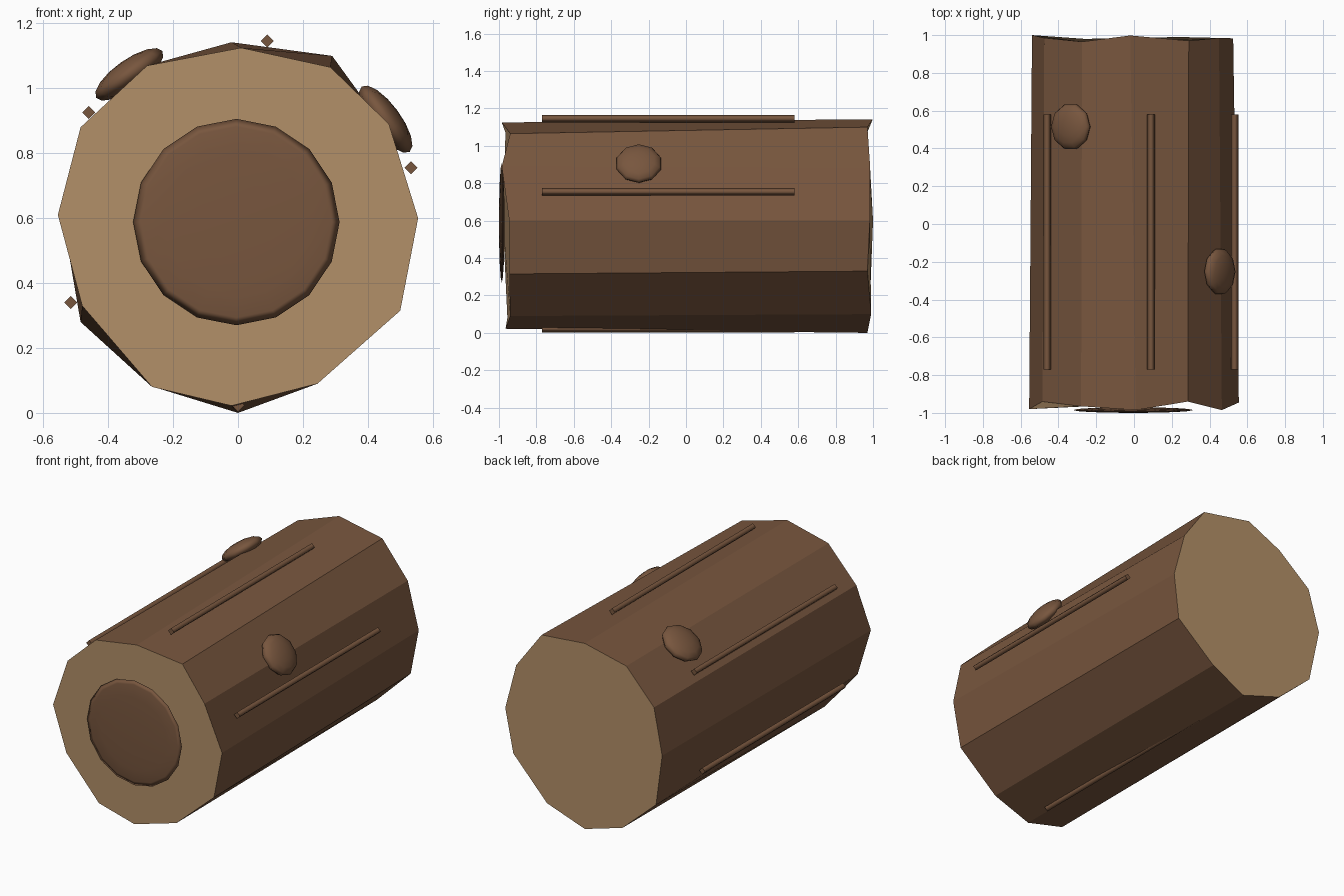
import bpy, bmesh, math
from mathutils import Matrix, Vector

if "Cube" in bpy.data.objects:
    bpy.data.objects.remove(bpy.data.objects["Cube"])


def material(name, rgb):
    m = bpy.data.materials.new(name)
    m.diffuse_color = (*rgb, 1)
    m.use_nodes = True
    m.node_tree.nodes["Principled BSDF"].inputs["Base Color"].default_value = m.diffuse_color
    return m


BARK = material("bark brown", (0.187, 0.093, 0.048))
WOOD = material("cut wood tan", (0.455, 0.28, 0.14))


def finish(bm, name, mats, smooth):
    bmesh.ops.recalc_face_normals(bm, faces=bm.faces)
    me = bpy.data.meshes.new(name)
    for f in bm.faces:
        f.smooth = smooth
    bm.to_mesh(me)
    bm.free()
    for m in mats:
        me.materials.append(m)
    ob = bpy.data.objects.new(name, me)
    bpy.context.collection.objects.link(ob)
    return ob


def ellipsoid(name, center, normal, radius, thick, segs, rings):
    """Flattened smooth sphere whose short axis follows the normal."""
    bm = bmesh.new()
    bmesh.ops.create_uvsphere(bm, u_segments=segs, v_segments=rings, radius=1)
    rot = Vector(normal).to_track_quat('Z', 'Y').to_matrix().to_4x4()
    bm.transform(Matrix.Translation(center) @ rot @ Matrix.Diagonal((radius, radius, thick, 1)))
    return finish(bm, name, [BARK], True)


# Log trunk: two slightly uneven twelve-sided rings (x, z, y), counted clockwise from the top
front = [(0.01, 1.125, -0.985), (0.285, 1.065, -0.94), (0.465, 0.89, -0.985), (0.555, 0.6, -0.945),
         (0.5, 0.315, -0.945), (0.245, 0.09, -0.94), (-0.02, 0.022, -0.965), (-0.265, 0.08, -0.955),
         (-0.48, 0.33, -0.96), (-0.555, 0.61, -0.98), (-0.485, 0.88, -0.94), (-0.28, 1.07, -0.965)]
back = [(-0.02, 1.142, 0.998), (0.29, 1.1, 0.97), (0.45, 0.88, 0.985), (0.525, 0.6, 0.983),
        (0.48, 0.33, 0.97), (0.24, 0.1, 0.99), (0.0, 0.0, 0.97), (-0.26, 0.08, 0.98),
        (-0.485, 0.28, 0.98), (-0.54, 0.6, 1.0), (-0.475, 0.87, 0.985), (-0.275, 1.06, 0.965)]
bm = bmesh.new()
fv = [bm.verts.new((x, y, z)) for x, z, y in front]
bv = [bm.verts.new((x, y, z)) for x, z, y in back]
for i in range(12):
    j = (i + 1) % 12
    bm.faces.new((fv[i], fv[j], bv[j], bv[i]))
for ring in (fv, bv):
    bm.faces.new(ring).material_index = 1
finish(bm, "log_trunk", [BARK, WOOD], False)

# Dark heartwood disc on the front end
ellipsoid("heartwood_disc", (-0.005, -0.985, 0.588), (0, -1, 0), 0.318, 0.015, 16, 8)

# Knots on the bark
for n, (x, y, z) in enumerate([(-0.335, 0.515, 1.043), (0.455, -0.252, 0.905)]):
    ellipsoid(f"bark_knot_{n + 1}", (x, y, z), (x, 0, z - 0.57), 0.125, 0.045, 10, 8)

# Long diamond-section bark ridges
for n, (x, z) in enumerate([(0.09, 1.146), (-0.46, 0.926), (0.533, 0.755), (-0.515, 0.34), (0.0, 0.023)]):
    bm = bmesh.new()
    bmesh.ops.create_cone(bm, cap_ends=True, segments=4, radius1=0.02, radius2=0.02, depth=1.35)
    bm.transform(Matrix.Translation((x, -0.095, z)) @ Matrix.Rotation(math.pi / 2, 4, 'X'))
    # Diamond points up, down, left and right
    lo = max(v.co.z for v in bm.verts)
    if lo - z < 0.018:
        bmesh.ops.rotate(bm, verts=bm.verts, cent=(x, 0, z), matrix=Matrix.Rotation(math.pi / 4, 3, 'Y'))
    ob = finish(bm, f"bark_ridge_{n + 1}", [BARK], True)
    for f in ob.data.polygons:
        f.use_smooth = len(f.vertices) == 4 and abs(f.normal.y) < 0.5
